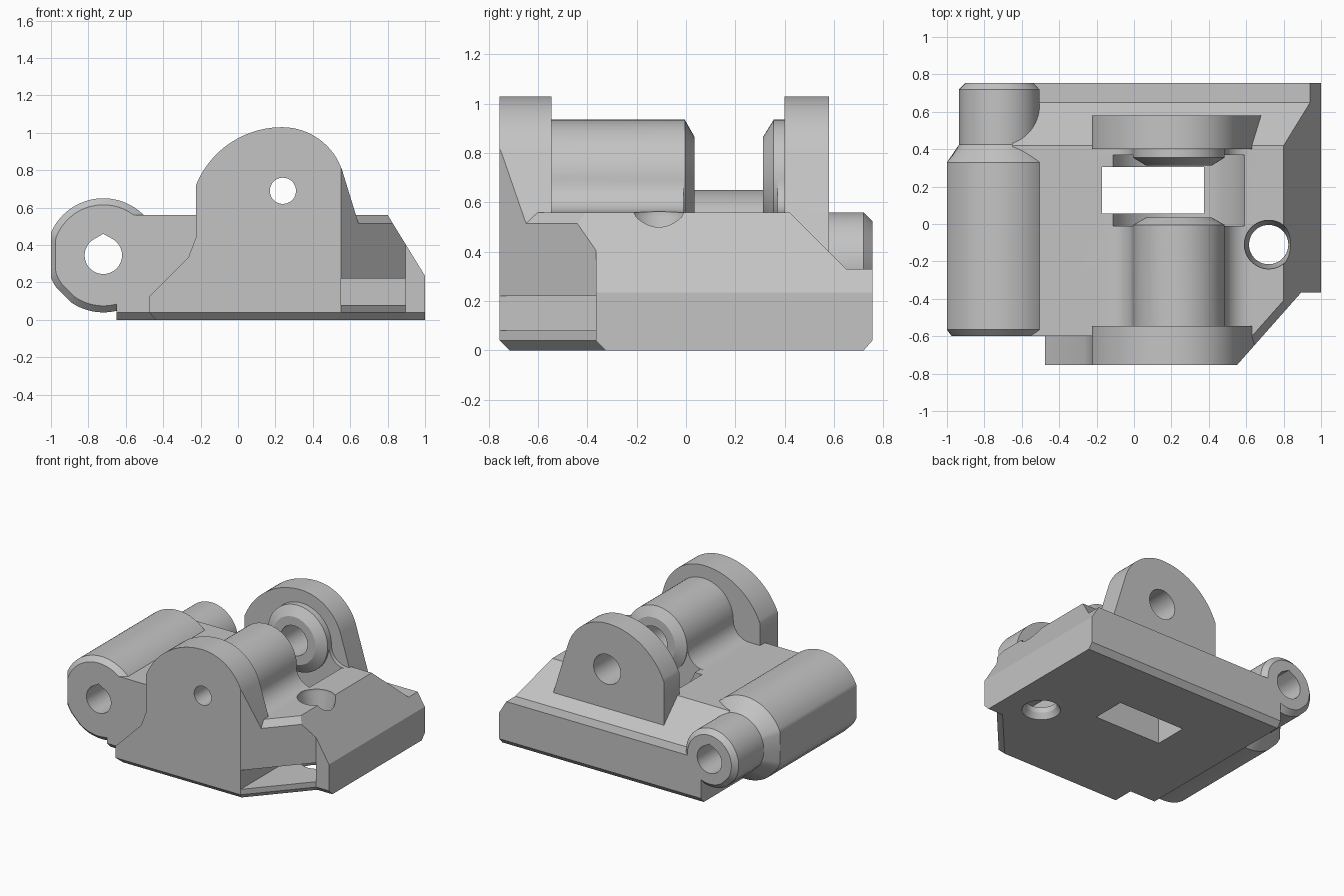
import bpy, bmesh, math

cube = bpy.data.objects.get("Cube")
if cube:
    bpy.data.objects.remove(cube, do_unlink=True)

grey = bpy.data.materials.new("plain grey")
grey.use_nodes = True
colour = (0.55, 0.55, 0.55, 1)
grey.diffuse_color = colour
grey.node_tree.nodes["Principled BSDF"].inputs["Base Color"].default_value = colour


def loft(name, rings):
    """Closed solid through rings that have equal point counts."""
    bm = bmesh.new()
    rows = [[bm.verts.new(p) for p in ring] for ring in rings]
    n = len(rows[0])
    for a, b in zip(rows, rows[1:]):
        for i in range(n):
            j = (i + 1) % n
            bm.faces.new((a[i], a[j], b[j], b[i]))
    bm.faces.new(rows[0])
    bm.faces.new(rows[-1])
    bmesh.ops.recalc_face_normals(bm, faces=bm.faces)
    mesh = bpy.data.meshes.new(name)
    bm.to_mesh(mesh)
    bm.free()
    mesh.materials.append(grey)
    obj = bpy.data.objects.new(name, mesh)
    bpy.context.collection.objects.link(obj)
    return obj


def prism(name, pts, axis, lo, hi):
    """Extrude a 2D outline along one axis."""
    place = {"x": lambda p, t: (t, p[0], p[1]),
             "y": lambda p, t: (p[0], t, p[1]),
             "z": lambda p, t: (p[0], p[1], t)}[axis]
    return loft(name, [[place(p, t) for p in pts] for t in (lo, hi)])


def box(name, x, y, z):
    return prism(name, [(x[0], y[0]), (x[1], y[0]), (x[1], y[1]), (x[0], y[1])], "z", *z)


def arc(cx, cz, r, start, end, n):
    steps = [math.radians(start + (end - start) * i / n) for i in range(n + 1)]
    return [(cx + r * math.cos(a), cz + r * math.sin(a)) for a in steps]


def turned(name, cx, cz, stations, axis="y"):
    """Round solid from (position, radius) stations along an axis."""
    rings = []
    for t, r in stations:
        ring = arc(cx, cz, r, 0, 360, 64)[:-1]
        rings.append([(u, t, v) if axis == "y" else (u, v, t) for u, v in ring])
    return loft(name, rings)


def combine(target, tool, operation):
    mod = target.modifiers.new("combine", "BOOLEAN")
    mod.operation, mod.solver, mod.object = operation, "EXACT", tool
    bpy.context.view_layer.objects.active = target
    bpy.ops.object.modifier_apply(modifier=mod.name)
    bpy.data.objects.remove(tool, do_unlink=True)


def add(tool):
    combine(body, tool, "UNION")


def cut(tool):
    combine(body, tool, "DIFFERENCE")


PX, PZ = 0.24, 0.69      # upper pivot axis
KX, KZ = -0.72, 0.345    # side knuckle axis

# Base block with the stepped, sloping rear
body = prism("bracket_body", [(-.6, .04), (-.56, 0), (.72, 0), (.755, .04), (.755, .33),
                              (.65, .33), (.42, .56), (-.6, .56)], "x", -.65, 1)

# Front plate with its chamfered lower edge
add(prism("front_plate", [(-.44, 0), (-.475, .04), (-.475, .125), (-.265, .335), (-.225, .44),
                          (-.225, .56), (1, .56), (1, 0)], "y", -.755, -.55))
cut(prism("front_edge_cutter", [(-.8, .085), (-.8, -.1), (-.615, -.1)], "x", -.6, 1.2))
cut(prism("side_slope_cutter", [(.739, .66), (1.1, .0725), (1.2, .66)], "y", -1, 1))


# Diagonal front corner, offset inwards by o
def corner(o, z):
    return [(x, y, z) for x, y in ((.373 - .75 * o, -.955 + .663 * o),
                                   (.895 - .452 * o, -.365 + o),
                                   (1.2, -.365 + o), (1.2, -1.1))]


cut(loft("corner_cutter", [corner(.08, -.04), corner(0, .04), corner(0, .515), corner(.08, .6)]))


# Side knuckle: round top, flat side, sloping underside
def knuckle_ring(y, inset, floor=0):
    ring = []
    for i in range(120):
        a = math.radians(i * 3)
        c, s = math.cos(a), math.sin(a)
        rho = .305 - inset
        if c > 0:
            rho = min(rho, .22 / c)
        if c < 0:
            rho = min(rho, (.28 - .72 * inset) / -c)
        if s < 0:
            rho = min(rho, (KZ - floor) / -s)
        if c + s < 0:
            rho = min(rho, (.425 - 1.414 * inset) / -(c + s))
        ring.append((KX + rho * c, y, KZ + rho * s))
    return ring


add(loft("side_knuckle", [knuckle_ring(-.6, .035, .04), knuckle_ring(-.565, 0),
                          knuckle_ring(.33, 0), knuckle_ring(.425, .09),
                          knuckle_ring(.72, .09), knuckle_ring(.755, .125, .04)]))

# Round clearance pocket between the bosses
cut(turned("pocket_cutter", PX, PZ, [(-.01, .375), (.37, .375)]))

# Arched lugs at front and rear
lug = ([(-.225, .35), (-.225, .72)] + arc(.235, .534, .496, 155, 90, 20)
       + arc(.235, .69, .34, 87, 18, 24) + [(.635, .545), (.695, .35)])
for name, y0, y1 in (("front_lug", -.755, -.545), ("rear_lug", .4, .58)):
    add(prism(name, lug, "y", y0, y1))
cut(loft("lug_corner_cutter", [corner(0, .04), corner(0, 1.2)]))

# Bosses with filleted feet and coned inner ends
foot = (arc(PX, PZ, .245, 0, 180, 32) + arc(PX - .375, PZ, .13, 0, -90, 12)[1:]
        + [(PX - .375, .5), (PX + .375, .5)] + arc(PX + .375, PZ, .13, -90, -180, 12)[:-1])
add(prism("front_boss_foot", foot, "y", -.6, -.01))
add(prism("rear_boss_foot", foot, "y", .37, .41))
add(turned("front_boss", PX, PZ, [(-.6, .245), (-.005, .245), (.035, .175)]))
add(turned("rear_boss", PX, PZ, [(.45, .245), (.355, .245), (.312, .175)]))

# Pivot bores
cut(turned("pivot_bore", PX, PZ, [(-.545, .11), (1, .11)]))
cut(turned("pin_bore", PX, PZ, [(-1, .07), (-.5, .07)]))
teardrop = arc(KX, KZ, .1, 120, 420, 40) + [(KX, KZ + .115)]
cut(prism("knuckle_bore", teardrop, "y", -1, 1))

# Rectangular window, nut slot and screw hole
cut(box("window_cutter", (-.17, .375), (.055, .305), (-.1, .8)))
cut(box("nut_slot_cutter", (.55, .895), (-1, .06), (.08, .22)))
cut(turned("screw_hole_cutter", .72, -.11,
           [(-.1, .13), (0, .13), (.04, .105), (.46, .105), (.54, .13), (.8, .13)], "z"))

# Shading
bpy.ops.object.select_all(action="DESELECT")
body.select_set(True)
bpy.context.view_layer.objects.active = body
bpy.ops.object.shade_smooth_by_angle(angle=math.radians(25))
